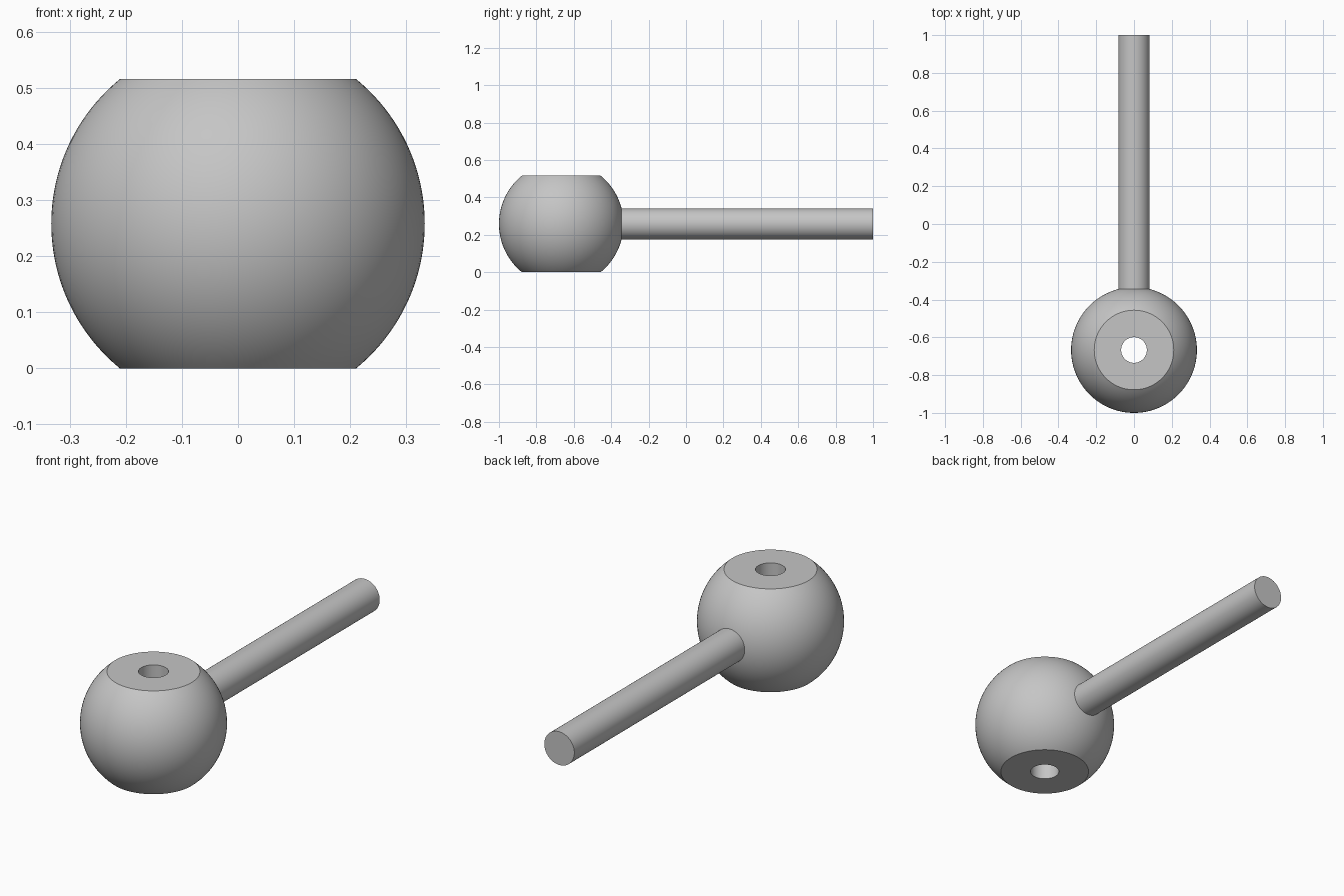
import bpy, bmesh, math
from mathutils import Matrix, Vector

cube = bpy.data.objects.get("Cube")
if cube:
    bpy.data.objects.remove(cube, do_unlink=True)

BALL_R, HALF_H, HOLE_R, ROD_R = 0.333, 0.258, 0.068, 0.083
BALL_Y = BALL_R - 1
SEGMENTS = 96

grey = bpy.data.materials.new("grey metal")
grey.use_nodes = True
colour = (0.56, 0.56, 0.56, 1)
grey.diffuse_color = colour
grey.node_tree.nodes["Principled BSDF"].inputs["Base Color"].default_value = colour


def lathe(name, profile, matrix):
    """Revolve a closed (radius, height) outline about the local z axis."""
    bm = bmesh.new()
    verts = [bm.verts.new((r, 0, z)) for r, z in profile]
    edges = [bm.edges.new((a, b)) for a, b in zip(verts, verts[1:] + verts[:1])]
    bmesh.ops.spin(bm, geom=verts + edges, axis=(0, 0, 1), cent=(0, 0, 0),
                   steps=SEGMENTS, angle=math.tau, use_duplicate=False)
    bmesh.ops.remove_doubles(bm, verts=bm.verts, dist=1e-5)
    bmesh.ops.recalc_face_normals(bm, faces=bm.faces)
    bm.transform(matrix)
    finish(name, bm)


def finish(name, bm):
    mesh = bpy.data.meshes.new(name)
    bm.to_mesh(mesh)
    bm.free()
    mesh.materials.append(grey)
    obj = bpy.data.objects.new(name, mesh)
    bpy.context.collection.objects.link(obj)
    bpy.ops.object.select_all(action='DESELECT')
    obj.select_set(True)
    bpy.context.view_layer.objects.active = obj
    bpy.ops.object.shade_smooth_by_angle(angle=math.radians(30))


# Ball with flat top and bottom and a vertical through hole
limit = math.asin(HALF_H / BALL_R)
steps = 40
arc = [(BALL_R * math.cos(a), BALL_R * math.sin(a))
       for a in (limit * (2 * i / steps - 1) for i in range(steps + 1))]
lathe("ball_head", [(HOLE_R, -HALF_H)] + arc + [(HOLE_R, HALF_H)],
      Matrix.Translation((0, BALL_Y, HALF_H)))

# Round rod, seated just under the ball's surface
start = BALL_Y + math.sqrt(BALL_R ** 2 - ROD_R ** 2) - 0.005
length = 1 - start
bm = bmesh.new()
bmesh.ops.create_cone(bm, cap_ends=True, segments=SEGMENTS, radius1=ROD_R,
                      radius2=ROD_R, depth=length)
bm.transform(Matrix.Translation(Vector((0, start + length / 2, HALF_H)))
             @ Matrix.Rotation(math.pi / 2, 4, 'X'))
finish("handle_rod", bm)
